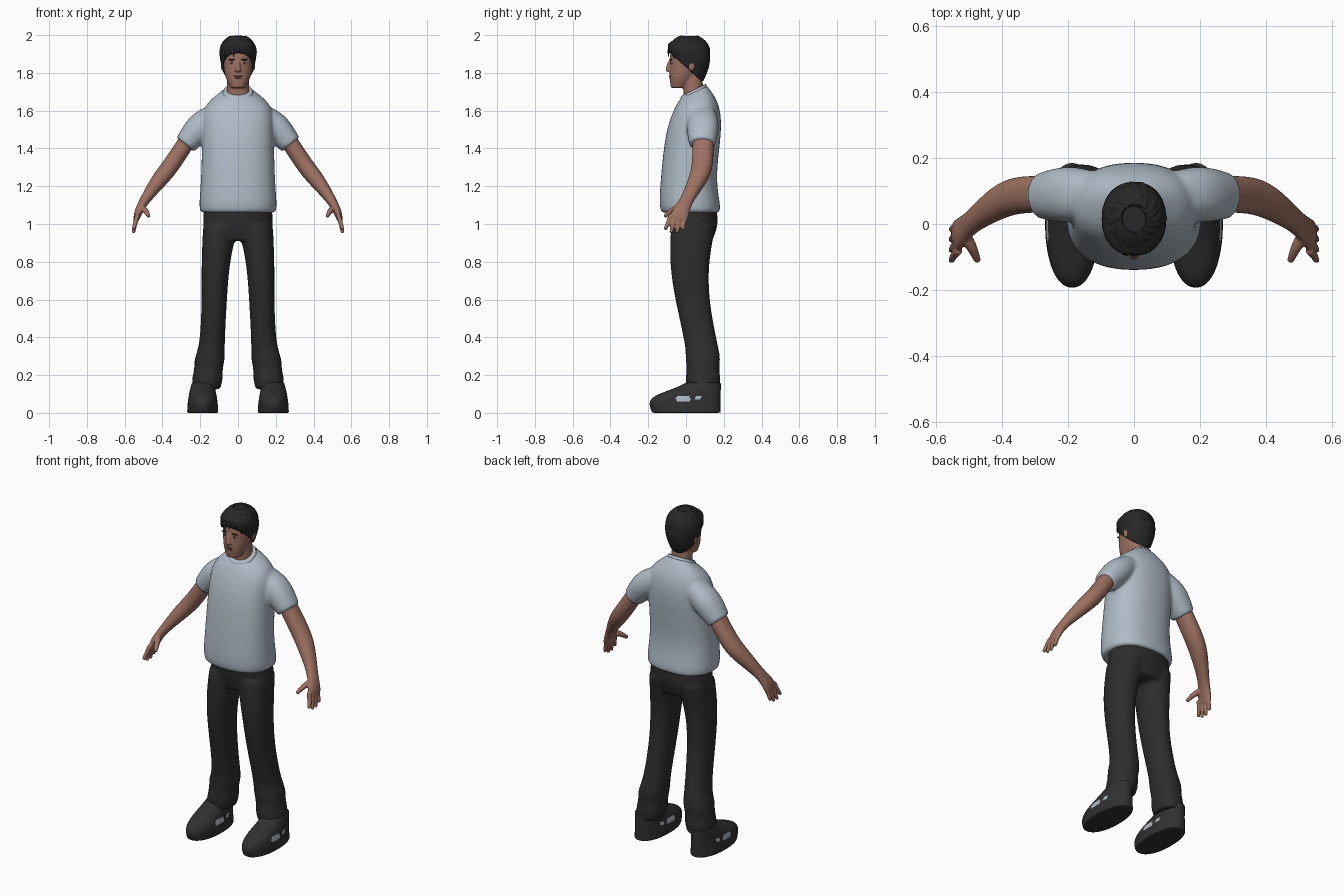
import bpy, bmesh, random
from math import sin, cos, pi, radians
from mathutils import Vector, Matrix

random.seed(4)
cube = bpy.data.objects.get("Cube")
if cube:
    bpy.data.objects.remove(cube, do_unlink=True)

SIDES = (("left", 1), ("right", -1))


def material(name, red, green, blue):
    mat = bpy.data.materials.new(name)
    mat.use_nodes = True
    mat.diffuse_color = (red, green, blue, 1)
    shader = mat.node_tree.nodes["Principled BSDF"]
    shader.inputs["Base Color"].default_value = mat.diffuse_color
    return mat


shirt_blue = material("pale blue grey", .43, .5, .57)
charcoal = material("charcoal", .026, .026, .026)
shoe_black = material("shoe black", .03, .03, .03)
tan_skin = material("tan skin", .34, .165, .12)
lip_brown = material("lip brown", .23, .1, .08)
hair_black = material("hair black", .02, .02, .02)
eye_white = material("eye white", .4, .36, .33)


# Every cross-section is a centre, a sideways vector and a depth vector
def flat(z, width, front, back, slope=0, x=0):
    depth = (back - front) / 2
    return Vector((x, front + depth, z)), Vector((width, 0, 0)), Vector((0, depth, depth * slope))


def tube(rows, side=1, reference=(0, 1, 0)):
    points = [Vector((x * side, y, z)) for x, y, z, thick, wide in rows]
    rings = []
    for i, point in enumerate(points):
        following = points[min(i + 1, len(points) - 1)]
        tangent = (following - points[max(i - 1, 0)]).normalized()
        depth = Vector(reference)
        depth = (depth - tangent * depth.dot(tangent)).normalized()
        thick, wide = rows[i][-2:]
        rings.append((point, depth.cross(tangent) * thick, depth * wide))
    return rings


def end_support(ring, neighbour):
    centre, across, depth = ring
    inner = (centre, across * .8, depth * .8)
    support = tuple(a.lerp(b, .15) for a, b in zip(ring, neighbour))
    return [inner, ring, support]


def loft(bm, rings, power=2.2, segments=20):
    def rounded(value):
        return abs(value) ** (2 / power) * (1 if value > 0 else -1)

    start = end_support(rings[0], rings[1])
    finish_rings = end_support(rings[-1], rings[-2])[::-1]
    angles = [2 * pi * (k + .5) / segments for k in range(segments)]
    loops = []
    for centre, across, depth in start + rings[1:-1] + finish_rings:
        loops.append([bm.verts.new(centre + across * rounded(cos(a)) + depth * rounded(sin(a)))
                      for a in angles])
    for low, high in zip(loops, loops[1:]):
        for k in range(segments):
            bm.faces.new((low[k - 1], low[k], high[k], high[k - 1]))
    bm.faces.new(loops[0])
    bm.faces.new(loops[-1])


def ball(bm, position, size):
    matrix = Matrix.Translation(position) @ Matrix.Diagonal((*size, 1))
    bmesh.ops.create_uvsphere(bm, u_segments=16, v_segments=10, radius=1, matrix=matrix)


def build(name, bm, mat, levels=2, voxel=0):
    bmesh.ops.recalc_face_normals(bm, faces=bm.faces)
    mesh = bpy.data.meshes.new(name)
    bm.to_mesh(mesh)
    bm.free()
    mesh.materials.append(mat)
    for polygon in mesh.polygons:
        polygon.use_smooth = True
    obj = bpy.data.objects.new(name, mesh)
    bpy.context.scene.collection.objects.link(obj)
    subdivide = obj.modifiers.new("Subdivide", "SUBSURF")
    subdivide.levels = subdivide.render_levels = levels
    if voxel:
        fuse = obj.modifiers.new("Fuse", "REMESH")
        fuse.mode = "VOXEL"
        fuse.voxel_size = voxel
        fuse.use_smooth_shade = True
        soften = obj.modifiers.new("Soften", "SMOOTH")
        soften.factor = .5
        soften.iterations = 4
    return obj


# Shirt: torso and both sleeves fused into one cloth surface
bm = bmesh.new()
loft(bm, [flat(1.06, .2, -.13, .18), flat(1.1, .21, -.145, .185), flat(1.25, .195, -.135, .155),
          flat(1.5, .193, -.11, .195), flat(1.63, .19, -.06, .18, slope=.1),
          flat(1.7, .08, -.03, .11, slope=.5)], power=2.35)
for name, side in SIDES:
    loft(bm, tube([(.12, .09, 1.58, .06, .07), (.2, .09, 1.52, .08, .09),
                   (.28, .085, 1.42, .06, .07)], side))
build("shirt", bm, shirt_blue, voxel=.01)

bm = bmesh.new()
loft(bm, [flat(1.69, .085, -.035, .115, slope=.5), flat(1.71, .075, -.025, .105, slope=.5)])
build("collar", bm, shirt_blue)

# Trousers: hips and two legs, with folds gathered above the hems
bm = bmesh.new()
loft(bm, [flat(1.1, .18, -.09, .16), flat(1, .19, -.085, .175), flat(.91, .17, -.06, .14)])
for name, side in SIDES:
    leg = [flat(1, .095, -.08, .16, x=.09 * side), flat(.8, .075, -.09, .12, x=.12 * side),
           flat(.6, .067, -.06, .12, x=.125 * side), flat(.35, .065, 0, .17, x=.137 * side)]
    for fold in range(4):
        puff = .01 * (fold % 2)
        leg.append(flat(.29 - .055 * fold, .084 - puff, puff - .005, .185 - puff,
                        x=(.15 + .006 * fold) * side))
    loft(bm, leg)
build("trousers", bm, charcoal, voxel=.01)

# Shoes, with small pale patches on both flanks
for name, side in SIDES:
    bm = bmesh.new()
    middle = .187 * side
    loft(bm, [flat(z, .083 - z * z, toe, .185, x=middle) for z, toe in
              ((0, -.18), (.05, -.2), (.09, -.18), (.13, -.06), (.16, 0))], segments=28)
    shoe = build(name + "_shoe", bm, shoe_black)
    graph = bpy.context.evaluated_depsgraph_get()
    shoe.data = bpy.data.meshes.new_from_object(shoe.evaluated_get(graph))
    shoe.modifiers.clear()
    shoe.data.materials.append(shirt_blue)
    for polygon in shoe.data.polygons:
        x, y, z = polygon.center
        patch = -.05 < y < .02 and .06 < z < .085
        streak = .05 < y < .08 and .07 < z < .085
        if abs(x - middle) > .05 and (patch or streak):
            polygon.material_index = 1

# Arms, with palm, fingers and thumb fused on
for name, side in SIDES:
    bm = bmesh.new()
    loft(bm, tube([(.25, .09, 1.47, .045, .055), (.36, .09, 1.3, .047, .058), (.42, .06, 1.23, .044, .05),
                   (.5, 0, 1.12, .025, .03), (.53, -.03, 1.06, .022, .05),
                   (.54, -.04, 1.02, .014, .045)], side))
    for finger in range(4):
        knuckle = .024 * finger - .08
        tip = .032 * finger - .112
        bend = (knuckle + tip) / 2
        length = .09 + .02 * sin(pi * finger / 3)
        loft(bm, tube([(.53, knuckle, 1.05, .013, .013), (.546, bend, 1, .012, .012),
                       (.553, tip, 1.06 - length, .009, .009)], side))
    loft(bm, tube([(.515, -.03, 1.09, .018, .02), (.49, -.07, 1.075, .016, .017),
                   (.472, -.114, 1.04, .01, .01)], side))
    build(name + "_arm", bm, tan_skin, voxel=.005)

# Head: skull, neck, nose and ears fused
bm = bmesh.new()
loft(bm, [flat(1.72, .04, -.08, 0), flat(1.78, .07, -.09, .06), flat(1.85, .08, -.085, .1),
          flat(1.92, .08, -.09, .12), flat(1.98, .04, -.03, .07)])
loft(bm, [flat(1.62, .063, -.01, .1), flat(1.8, .057, -.02, .085)])
loft(bm, [flat(1.87, .009, -.09, -.06), flat(1.83, .015, -.108, -.06), flat(1.807, .019, -.108, -.06)])
for name, side in SIDES:
    ball(bm, (.08 * side, .03, 1.84), (.012, .02, .032))
build("head", bm, tan_skin, voxel=.005)

# Lips, eyes and brows
bm = bmesh.new()
for z, width in ((1.783, .026), (1.774, .021)):
    ball(bm, (0, -.082, z), (width, .008, .005))
build("lips", bm, lip_brown, levels=1)
for name, side in SIDES:
    for part, y, z, size, mat in (("eye", -.076, 1.852, (.014, .006, .006), eye_white),
                                  ("iris", -.079, 1.852, (.006, .005, .006), hair_black),
                                  ("brow", -.08, 1.87, (.02, .008, .004), hair_black)):
        bm = bmesh.new()
        ball(bm, (.033 * side, y, z), size)
        build(name + "_" + part, bm, mat, levels=1)

# Hair: a cap sloping down to the nape, covered by swept locks
bm = bmesh.new()
loft(bm, [flat(1.83, .084, -.09, .09, slope=-.9), flat(1.9, .104, -.1, .135, slope=-.45),
          flat(1.96, .092, -.09, .125), flat(1.99, .04, -.04, .07)])
build("hair_cap", bm, hair_black)

bm = bmesh.new()
for lock in range(20):
    turn = pi * lock / 10 + random.uniform(-.1, .1)
    reach = random.uniform(16, 22)
    rows = []
    for step in range(5):
        lift = radians(70 - reach * step)
        taper = cos(pi * step / 8) + .1
        rows.append((.097 * cos(turn) * cos(lift), .015 + .113 * sin(turn) * cos(lift),
                     1.9 + .092 * sin(lift), .012 * taper, .023 * taper))
        turn += .1
    loft(bm, tube(rows, reference=(-sin(turn), cos(turn), 0)), segments=8)
build("hair_locks", bm, hair_black, levels=1)
